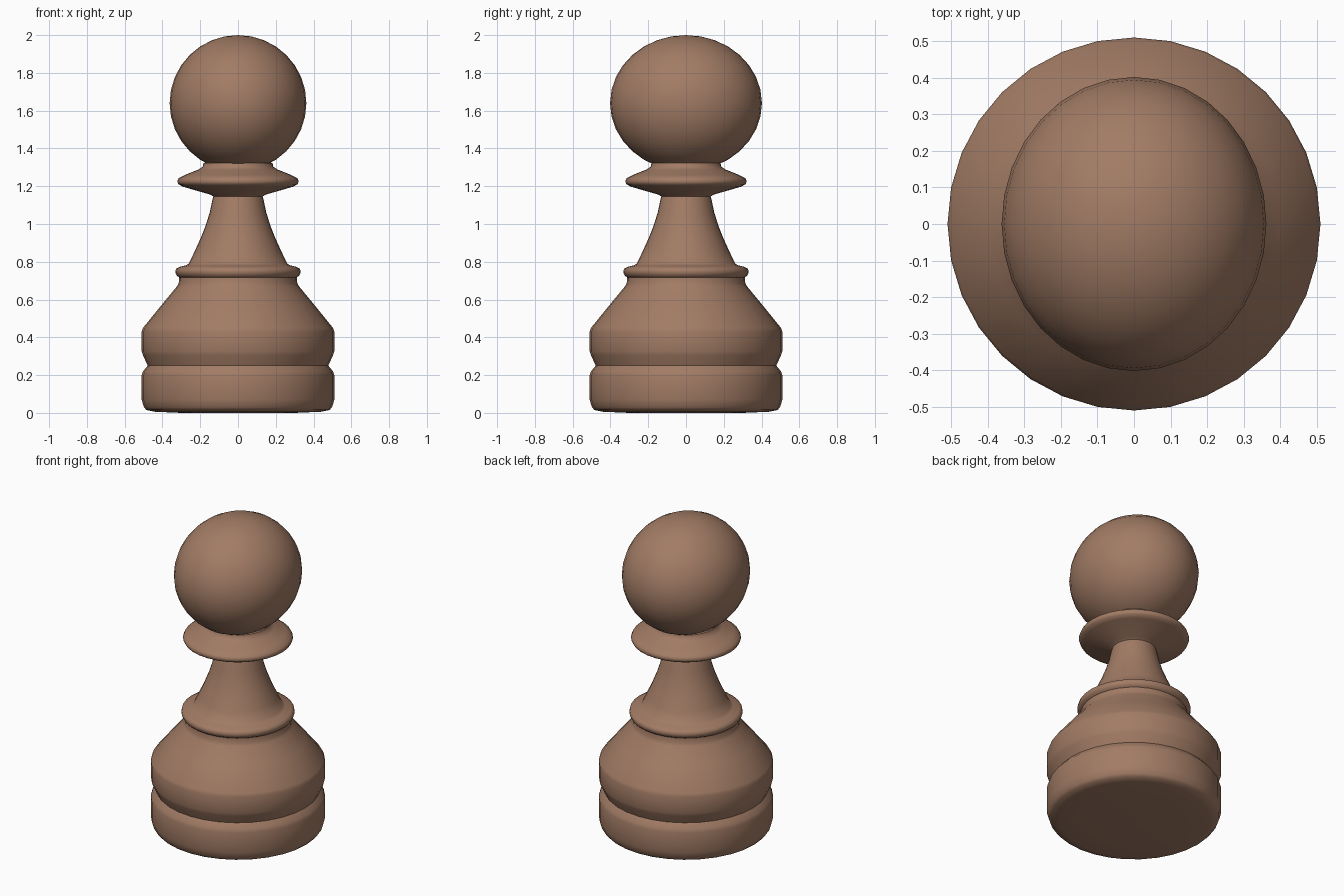
import bpy, bmesh
from math import cos, sin, pi, radians

if "Cube" in bpy.data.objects:
    bpy.data.objects.remove(bpy.data.objects["Cube"])

SIDES = 32
wood = bpy.data.materials.new("brown_wood")
wood.diffuse_color = (0.36, 0.20, 0.13, 1)
wood.use_nodes = True
wood.node_tree.nodes["Principled BSDF"].inputs["Base Color"].default_value = wood.diffuse_color


def finish(obj, angle):
    obj.data.materials.append(wood)
    bpy.ops.object.select_all(action='DESELECT')
    obj.select_set(True)
    bpy.context.view_layer.objects.active = obj
    bpy.ops.object.shade_smooth_by_angle(angle=radians(angle))


def lathe(name, profile):
    bm = bmesh.new()
    rings = [[bm.verts.new((r * cos(2 * pi * i / SIDES), r * sin(2 * pi * i / SIDES), z))
              for i in range(SIDES)] for r, z in profile]
    for a, b in zip(rings, rings[1:]):
        for i in range(SIDES):
            j = (i + 1) % SIDES
            bm.faces.new((a[i], a[j], b[j], b[i]))
    bm.faces.new(rings[0][::-1])
    bm.faces.new(rings[-1])
    mesh = bpy.data.meshes.new(name)
    bm.to_mesh(mesh)
    bm.free()
    obj = bpy.data.objects.new(name, mesh)
    bpy.context.collection.objects.link(obj)
    finish(obj, 50)


# Turned body: base, groove, shoulder, ring, flared neck and collar
lathe("turned_body", [
    (0.30, 0), (0.44, 0.006), (0.485, 0.015), (0.498, 0.03), (0.51, 0.07), (0.51, 0.20),
    (0.503, 0.22), (0.478, 0.25), (0.503, 0.305), (0.51, 0.325), (0.51, 0.43), (0.503, 0.45),
    (0.40, 0.577), (0.323, 0.67), (0.314, 0.685), (0.312, 0.718),
    (0.325, 0.727), (0.332, 0.745), (0.328, 0.763), (0.31, 0.773), (0.275, 0.782), (0.261, 0.79),
    (0.232, 0.85), (0.20, 0.92), (0.172, 0.99), (0.15, 1.06), (0.135, 1.13), (0.13, 1.145),
    (0.145, 1.155), (0.29, 1.197), (0.315, 1.21), (0.322, 1.225), (0.315, 1.242),
    (0.28, 1.26), (0.21, 1.288), (0.187, 1.303), (0.183, 1.322), (0.15, 1.335)])

# Head, slightly longer front to back
bpy.ops.mesh.primitive_uv_sphere_add(segments=32, ring_count=16, radius=1, location=(0, 0, 1.64))
head = bpy.context.object
head.name = "round_head"
head.scale = (0.362, 0.402, 0.36)
bpy.ops.object.transform_apply(location=False, rotation=False, scale=True)
finish(head, 60)
